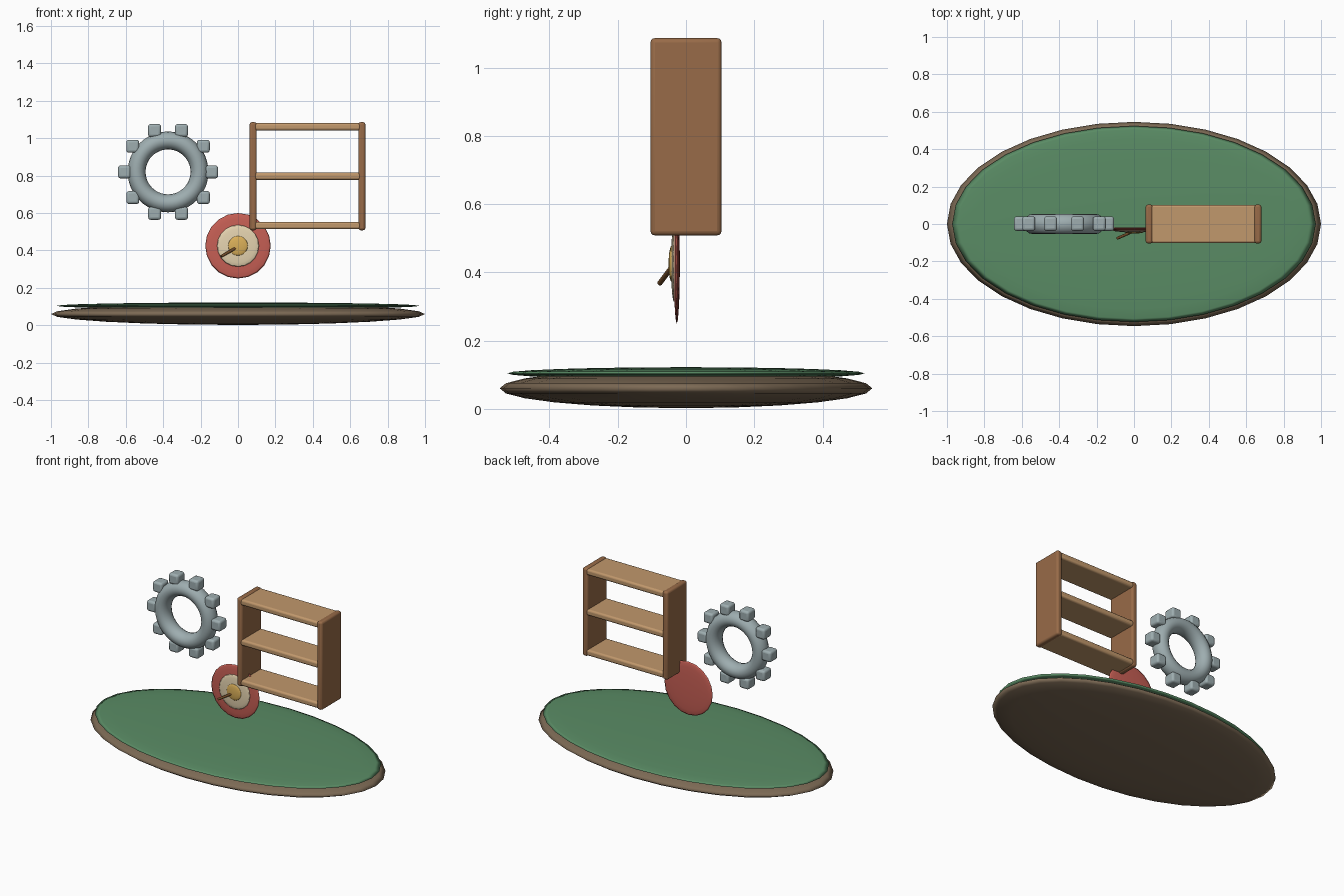
import bpy, math
from mathutils import Vector

if "Cube" in bpy.data.objects:
    bpy.data.objects.remove(bpy.data.objects["Cube"])


def material(name, rgb):
    m = bpy.data.materials.new(name)
    m.diffuse_color = (*rgb, 1)
    m.use_nodes = True
    m.node_tree.nodes["Principled BSDF"].inputs["Base Color"].default_value = m.diffuse_color
    return m


EARTH = material("earth", (0.205, 0.145, 0.091))
GREEN = material("green", (0.102, 0.263, 0.130))
STEEL = material("steel", (0.342, 0.420, 0.434))
WOOD = material("wood", (0.314, 0.147, 0.065))
LIGHT_WOOD = material("light_wood", (0.533, 0.314, 0.150))
RED = material("red", (0.57, 0.115, 0.09))
CREAM = material("cream", (0.787, 0.656, 0.434))
GOLD = material("gold", (0.71, 0.434, 0.10))
PIN = material("pin_brown", (0.17, 0.073, 0.022))


def finish(name, mat, angle=60):
    o = bpy.context.object
    o.name = name
    o.data.materials.append(mat)
    bpy.ops.object.transform_apply(location=False, rotation=True, scale=True)
    bpy.ops.object.shade_smooth_by_angle(angle=math.radians(angle))
    return o


def ellipsoid(name, loc, radii, mat, segments, rings, rot=(0, 0, 0)):
    bpy.ops.mesh.primitive_uv_sphere_add(segments=segments, ring_count=rings,
                                         radius=1, location=loc, rotation=rot)
    bpy.context.object.scale = radii
    return finish(name, mat, 180)


def box(name, loc, size, mat, bevel):
    bpy.ops.mesh.primitive_cube_add(size=1, location=loc)
    bpy.context.object.scale = size
    o = finish(name, mat, 40)
    b = o.modifiers.new("soft_edges", 'BEVEL')
    b.width = bevel
    b.segments = 3
    return o


# Oval ground: earth lens with a thin green lens on top
ellipsoid("ground_base", (0, 0, 0.06), (1.0, 0.546, 0.058), EARTH, 32, 12)
ellipsoid("grass_top", (0, 0, 0.104), (0.972, 0.524, 0.018), GREEN, 32, 12)

# Gear: ring with ten upright blocks as teeth
GX, GZ = -0.374, 0.82
bpy.ops.mesh.primitive_torus_add(location=(GX, 0, GZ), rotation=(math.pi / 2, 0, 0),
                                 major_radius=0.168, minor_radius=0.048,
                                 major_segments=48, minor_segments=16)
bpy.context.object.scale.z = 1.12
finish("gear_ring", STEEL, 180)
for i in range(10):
    a = math.tau * i / 10
    box(f"gear_tooth_{i + 1}",
        (GX + 0.233 * math.cos(a), 0.002, GZ + 0.233 * math.sin(a)),
        (0.069, 0.077, 0.069), STEEL, 0.014)

# Bookcase: two side panels and three boards
for side, x in (("left", 0.081), ("right", 0.662)):
    box(f"shelf_side_{side}", (x, 0, 0.797), (0.038, 0.208, 0.578), WOOD, 0.013)
for level, z in (("bottom", 0.533), ("middle", 0.797), ("top", 1.061)):
    box(f"shelf_board_{level}", (0.3715, 0, z), (0.57, 0.205, 0.039), LIGHT_WOOD, 0.012)

# Target: three squashed discs stacked towards the front
for name, y, r, t, mat in (("target_outer", -0.027, 0.175, 0.009, RED),
                           ("target_middle", -0.035, 0.112, 0.009, CREAM),
                           ("target_centre", -0.042, 0.053, 0.009, GOLD)):
    ellipsoid(name, (0, y, 0.425), (r, r, t), mat, 20, 10, (math.pi / 2, 0, 0))

# Dart stuck in the target
tip, tail = Vector((0.008, -0.034, 0.425)), Vector((-0.09, -0.077, 0.368))
axis = tail - tip
bpy.ops.mesh.primitive_cylinder_add(vertices=16, radius=0.0075, depth=axis.length,
                                    location=(tip + tail) / 2,
                                    rotation=axis.to_track_quat('Z', 'Y').to_euler())
finish("dart", PIN, 40)
